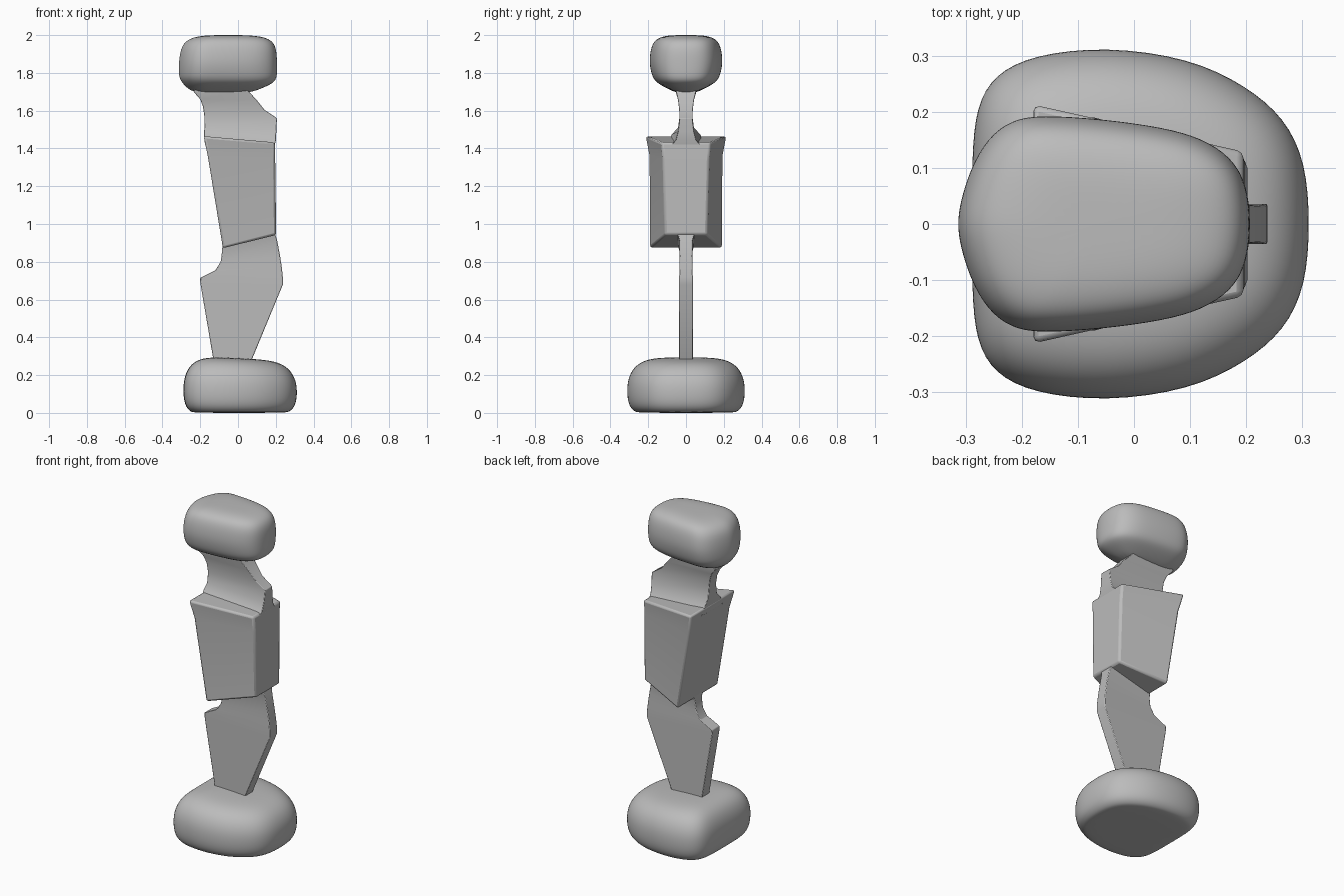
import bpy, bmesh, math

grey = bpy.data.materials.new("plain grey")
grey.diffuse_color = (0.5, 0.5, 0.5, 1)


def loft(name, rings, angle, bevel=0.0, subsurf=0):
    """Skin a list of closed rings, cap both ends and add finishing modifiers."""
    bm = bmesh.new()
    loops = [[bm.verts.new(p) for p in ring] for ring in rings]
    n = len(loops[0])
    for a, b in zip(loops, loops[1:]):
        for i in range(n):
            j = (i + 1) % n
            bm.faces.new((a[i], a[j], b[j], b[i]))
    bm.faces.new(loops[0][::-1])
    bm.faces.new(loops[-1])
    bmesh.ops.recalc_face_normals(bm, faces=bm.faces)
    mesh = bpy.data.meshes.new(name)
    bm.to_mesh(mesh)
    bm.free()
    ob = bpy.data.objects.new(name, mesh)
    bpy.context.collection.objects.link(ob)
    mesh.materials.append(grey)
    if bevel:
        m = ob.modifiers.new("soft edges", 'BEVEL')
        m.width, m.segments, m.limit_method = bevel, 2, 'ANGLE'
        m.angle_limit = math.radians(35)
    if subsurf:
        m = ob.modifiers.new("smooth", 'SUBSURF')
        m.levels = m.render_levels = subsurf
    bpy.ops.object.select_all(action='DESELECT')
    ob.select_set(True)
    bpy.context.view_layer.objects.active = ob
    bpy.ops.object.shade_smooth_by_angle(angle=math.radians(angle))
    return ob


def slab(name, rows, bevel):
    """Rows of (left x, z, half depth, right x, z, half depth)."""
    rings = [[(xl, -dl, zl), (xr, -dr, zr), (xr, dr, zr), (xl, dl, zl)]
             for xl, zl, dl, xr, zr, dr in rows]
    return loft(name, rings, 30, bevel)


def pebble(name, half, cx, layers, tilt):
    """Half plan outline mirrored in y, stacked as (z, x scale, y scale, x shift)."""
    plan = half + [(x, -y) for x, y in half[-2:0:-1]]
    z0 = layers[0][0]
    h = layers[-1][0] - z0
    rings = []
    for z, sx, sy, dx in layers:
        t = tilt * (z - z0) / h
        rings.append([(cx + dx + (x - cx) * sx, y * sy, z - t * (x - cx) * sx)
                      for x, y in plan])
    return loft(name, rings, 60, subsurf=2)


# Rounded foot
foot_plan = [(0.315, 0), (0.308, 0.11), (0.27, 0.19), (0.2, 0.248), (0.1, 0.297),
             (-0.05, 0.318), (-0.18, 0.303), (-0.25, 0.268), (-0.283, 0.21),
             (-0.29, 0.12), (-0.29, 0)]
foot_layers = [(0.0, 0.78), (0.006, 0.87), (0.03, 0.95), (0.07, 0.99), (0.12, 1.0),
               (0.17, 0.985), (0.215, 0.93), (0.25, 0.84), (0.275, 0.7),
               (0.287, 0.5), (0.29, 0.2)]
pebble("foot", foot_plan, 0.0, [(z, s, s, 0) for z, s in foot_layers], 0.05)

# Thin leg with a notch behind the knee
slab("leg", [(-0.125, 0.25, 0.036, 0.06, 0.25, 0.036),
             (-0.2, 0.69, 0.036, 0.238, 0.68, 0.036),
             (-0.2, 0.715, 0.036, 0.237, 0.72, 0.036),
             (-0.12, 0.755, 0.034, 0.232, 0.77, 0.034),
             (-0.092, 0.80, 0.033, 0.223, 0.83, 0.033),
             (-0.085, 0.85, 0.034, 0.208, 0.91, 0.034),
             (-0.08, 0.92, 0.05, 0.19, 0.97, 0.05)], 0.004)

# Tapered torso block, wider at the back
slab("torso", [(-0.08, 0.872, 0.193, 0.202, 0.942, 0.112),
               (-0.16, 1.36, 0.195, 0.197, 1.34, 0.122),
               (-0.182, 1.465, 0.215, 0.195, 1.432, 0.13)], 0.012)

# Neck, flared into the torso and the head
slab("neck", [(-0.175, 1.42, 0.10, 0.19, 1.40, 0.10),
              (-0.18, 1.475, 0.075, 0.2, 1.44, 0.055),
              (-0.178, 1.51, 0.042, 0.203, 1.49, 0.042),
              (-0.178, 1.57, 0.034, 0.206, 1.56, 0.034),
              (-0.185, 1.62, 0.036, 0.14, 1.605, 0.036),
              (-0.2, 1.66, 0.042, 0.1, 1.655, 0.042),
              (-0.235, 1.70, 0.055, 0.05, 1.71, 0.055),
              (-0.22, 1.76, 0.055, 0.03, 1.76, 0.055)], 0.003)

# Rounded head
head_plan = [(0.209, 0), (0.202, 0.07), (0.175, 0.12), (0.12, 0.155), (0.05, 0.174),
             (-0.06, 0.189), (-0.17, 0.196), (-0.22, 0.187), (-0.262, 0.155),
             (-0.292, 0.1), (-0.31, 0.04), (-0.315, 0)]
pebble("head", head_plan, -0.053,
       [(1.69, 0.5, 0.2, -0.03), (1.715, 0.74, 0.5, -0.02), (1.745, 0.92, 0.78, 0),
        (1.77, 0.985, 0.89, 0), (1.80, 1, 0.95, 0), (1.85, 1, 1, 0),
        (1.90, 0.985, 0.985, 0.002), (1.94, 0.95, 0.94, 0.004),
        (1.97, 0.87, 0.86, 0.006), (1.988, 0.73, 0.72, 0.006),
        (1.998, 0.5, 0.5, 0.004), (2.0, 0.2, 0.2, 0)], 0.0)
